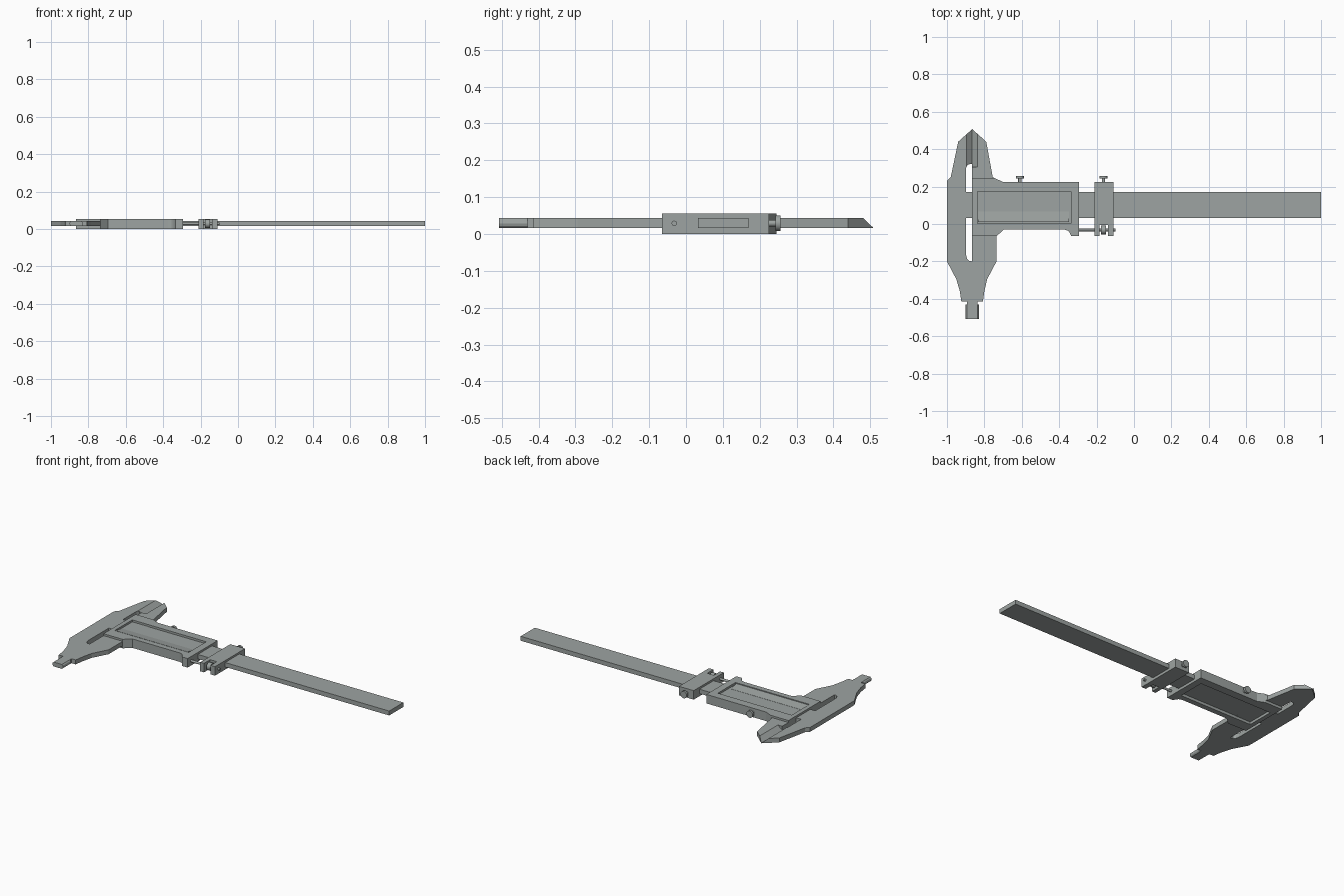
import bpy, bmesh, math
from mathutils import Matrix, Vector

if "Cube" in bpy.data.objects:
    bpy.data.objects.remove(bpy.data.objects["Cube"])

steel = bpy.data.materials.new("satin steel grey")
steel.diffuse_color = (0.34, 0.37, 0.36, 1)
steel.use_nodes = True
steel.node_tree.nodes["Principled BSDF"].inputs["Base Color"].default_value = steel.diffuse_color


def finish(name, bm):
    bmesh.ops.recalc_face_normals(bm, faces=bm.faces)
    me = bpy.data.meshes.new(name)
    bm.to_mesh(me)
    bm.free()
    me.materials.append(steel)
    ob = bpy.data.objects.new(name, me)
    bpy.context.collection.objects.link(ob)
    return ob


def prism(name, pts, a, b, axis='z'):
    """Extrude a profile from a to b. z: (x,y) points, y: (x,z), x: (y,z)."""
    place = {'z': lambda p, t: (p[0], p[1], t),
             'y': lambda p, t: (p[0], t, p[1]),
             'x': lambda p, t: (t, p[0], p[1])}[axis]
    bm = bmesh.new()
    face = bm.faces.new([bm.verts.new(place(p, a)) for p in pts])
    ext = bmesh.ops.extrude_face_region(bm, geom=[face])
    move = Vector(place((0, 0), b - a))
    for v in ext['geom']:
        if isinstance(v, bmesh.types.BMVert):
            v.co += move
    return finish(name, bm)


def box(name, x0, x1, y0, y1, z0, z1):
    return prism(name, [(x0, y0), (x1, y0), (x1, y1), (x0, y1)], z0, z1)


def rod(name, p, q, r, sides=24):
    p, q = Vector(p), Vector(q)
    bm = bmesh.new()
    rot = Vector((0, 0, 1)).rotation_difference(q - p).to_matrix().to_4x4()
    bmesh.ops.create_cone(bm, cap_ends=True, segments=sides, radius1=r, radius2=r,
                          depth=(q - p).length,
                          matrix=Matrix.Translation((p + q) / 2) @ rot)
    ob = finish(name, bm)
    bpy.context.view_layer.objects.active = ob
    ob.select_set(True)
    bpy.ops.object.shade_smooth_by_angle(angle=math.radians(35))
    ob.select_set(False)
    return ob


def cut(ob, cutter):
    m = ob.modifiers.new("cut", 'BOOLEAN')
    m.object = cutter
    m.operation = 'DIFFERENCE'
    m.solver = 'EXACT'
    cutter.hide_render = True
    cutter.display_type = 'WIRE'


Z0, Z1, TOP, MID = 0.016, 0.043, 0.055, 0.029   # beam bottom/top, slider top, centre
EDGE = -0.865                                   # line where the jaws meet

# beam
box("beam", -0.95, 1.0, 0.033, 0.17, Z0, Z1)

# fixed jaw with relief slot on its inner side
fixed = prism("fixed_jaw", [
    (-1, 0.23), (-0.98, 0.25), (-0.94, 0.44), (EDGE, 0.507), (EDGE, 0.322),
    (-0.888, 0.318), (-0.898, 0.30), (-0.898, -0.165), (-0.893, -0.185), (-0.882, -0.197),
    (EDGE, -0.2), (EDGE, -0.415), (-0.923, -0.415), (-0.931, -0.36), (-0.95, -0.295),
    (-1, -0.2)], Z0, Z1)

# moving jaw
moving = prism("moving_jaw", [
    (EDGE, 0.507), (-0.79, 0.44), (-0.755, 0.25), (-0.735, 0.24), (-0.735, -0.2),
    (-0.785, -0.295), (-0.80, -0.36), (-0.808, -0.415), (EDGE, -0.415)], Z0, Z1)

# knife-edge groove between the upper jaws
groove = prism("groove_cutter", [(EDGE - 0.033, 0.046), (EDGE, 0.018), (EDGE + 0.033, 0.046)],
               0.305, 0.55, 'y')
cut(fixed, groove)
cut(moving, groove)

# rounded measuring nib below the jaws
prism("jaw_nib_neck", [(-0.894, Z0), (-0.836, Z0), (-0.836, Z1), (-0.894, Z1)],
      -0.432, -0.41, 'y')
prism("jaw_nib", [(-0.893, Z0), (-0.837, Z0), (-0.831, 0.022), (-0.829, MID), (-0.831, 0.037),
                  (-0.837, Z1), (-0.893, Z1), (-0.899, 0.037), (-0.901, MID), (-0.899, 0.022)],
      -0.507, -0.43, 'y')

# slider body with window
slider = prism("slider_body", [
    (EDGE, 0.245), (-0.745, 0.245), (-0.70, 0.225), (-0.295, 0.225), (-0.295, -0.065),
    (-0.335, -0.065), (-0.345, -0.045), (-0.355, -0.035), (-0.375, -0.029), (-0.695, -0.029),
    (-0.735, -0.065), (EDGE, -0.065)], 0, TOP)
cut(slider, box("window_cutter", -0.838, -0.338, 0.004, 0.175, -0.1, 0.2))
box("window_bed", -0.845, -0.33, 0.0, 0.18, Z0 + 0.001, Z1 - 0.001)

# sloped vernier plate in the window
prism("vernier_plate", [(0.010, 0.03), (0.068, 0.03), (0.068, 0.044), (0.010, 0.053)],
      -0.835, -0.348, 'x')

# fine adjustment clamp, notched for the wheel
prism("adjust_clamp", [
    (-0.21, 0.225), (-0.11, 0.225), (-0.11, -0.065), (-0.14, -0.065), (-0.14, -0.005),
    (-0.185, -0.005), (-0.185, -0.065), (-0.21, -0.065)], 0, TOP)
rod("adjust_rod", (-0.32, -0.032, MID), (-0.098, -0.032, MID), 0.007)
rod("adjust_wheel", (-0.176, -0.032, MID), (-0.15, -0.032, MID), 0.023)

# locking screws on the slider and the clamp
for part, x in (("slider", -0.61), ("clamp", -0.163)):
    rod(part + "_screw_stem", (x, 0.215, MID), (x, 0.246, MID), 0.009)
    rod(part + "_screw_head", (x, 0.243, MID), (x, 0.257, MID), 0.021)
